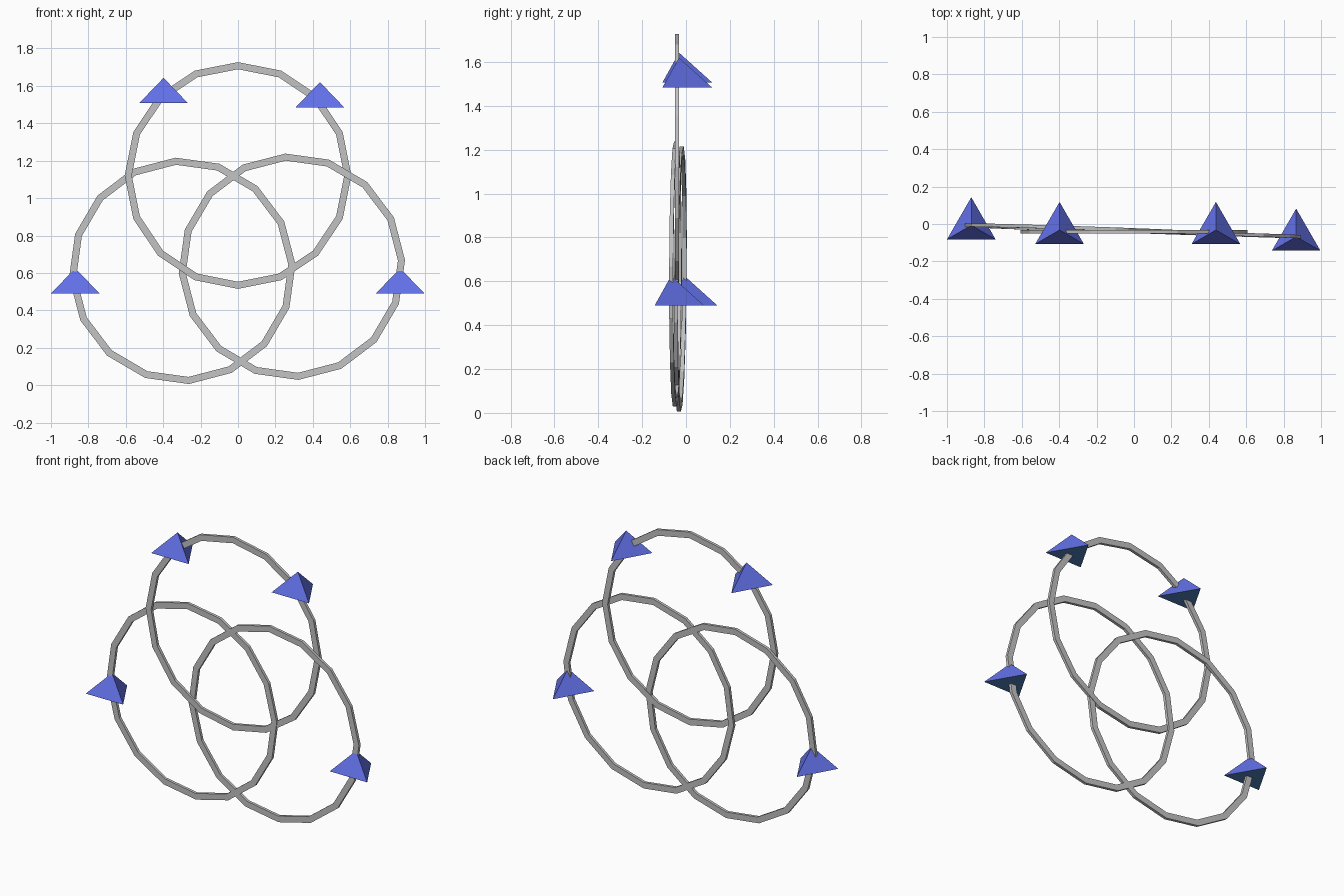
import bpy, bmesh, math

if "Cube" in bpy.data.objects:
    bpy.data.objects.remove(bpy.data.objects["Cube"])


def material(name, color):
    m = bpy.data.materials.new(name)
    m.diffuse_color = (*color, 1)
    m.use_nodes = True
    m.node_tree.nodes["Principled BSDF"].inputs["Base Color"].default_value = m.diffuse_color
    return m


GREY = material("light grey", (0.54, 0.54, 0.54))
BLUE = material("violet blue", (0.122, 0.162, 0.79))
TEAL = material("steel blue", (0.08, 0.22, 0.50))


def finish(name, bm, mats):
    bmesh.ops.recalc_face_normals(bm, faces=bm.faces)
    mesh = bpy.data.meshes.new(name)
    for m in mats:
        mesh.materials.append(m)
    bm.to_mesh(mesh)
    bm.free()
    ob = bpy.data.objects.new(name, mesh)
    bpy.context.collection.objects.link(ob)
    return ob


def ring(name, cx, cy, cz, turn, slope_x, slope_z, n=16, r=0.587, w=0.019, d=0.009):
    """Flat band of rectangular section, slightly leaning in y."""
    bm = bmesh.new()
    loops = []
    for i in range(n):
        a = math.radians(90 + turn) + math.tau * i / n
        loop = []
        for dr, dy in ((-w, -d), (w, -d), (w, d), (-w, d)):
            x, z = (r + dr) * math.cos(a), (r + dr) * math.sin(a)
            loop.append(bm.verts.new((cx + x, cy + dy + slope_x * x + slope_z * z, cz + z)))
        loops.append(loop)
    for i in range(n):
        p, q = loops[i], loops[(i + 1) % n]
        for k in range(4):
            j = (k + 1) % 4
            bm.faces.new((p[k], p[j], q[j], q[k]))
    finish(name, bm, [GREY])


def pyramid(name, x, y, z, r=0.15, h=0.135):
    """Three-sided pyramid with one corner pointing back."""
    bm = bmesh.new()
    base = [bm.verts.new((x + r * math.cos(a), y + r * math.sin(a), z))
            for a in (math.radians(90 + 120 * i) for i in range(3))]
    tip = bm.verts.new((x, y, z + h))
    bm.faces.new(base[::-1]).material_index = 1   # underside colour
    for i in range(3):
        bm.faces.new((base[i], base[(i + 1) % 3], tip))
    finish(name, bm, [BLUE, TEAL])


# Three interlaced rings
ring("top_ring", 0.0, -0.042, 1.121, 0, 0.0, 0.0)
ring("left_ring", -0.298, -0.026, 0.611, 3.4, -0.033, 0.009)
ring("right_ring", 0.288, -0.048, 0.633, 3.3, -0.033, 0.003)

# Pyramids threaded on the rings
pyramid("lower_left_pyramid", -0.87, -0.007, 0.49)
pyramid("upper_left_pyramid", -0.398, -0.032, 1.508)
pyramid("upper_right_pyramid", 0.438, -0.032, 1.485)
pyramid("lower_right_pyramid", 0.867, -0.068, 0.49)
